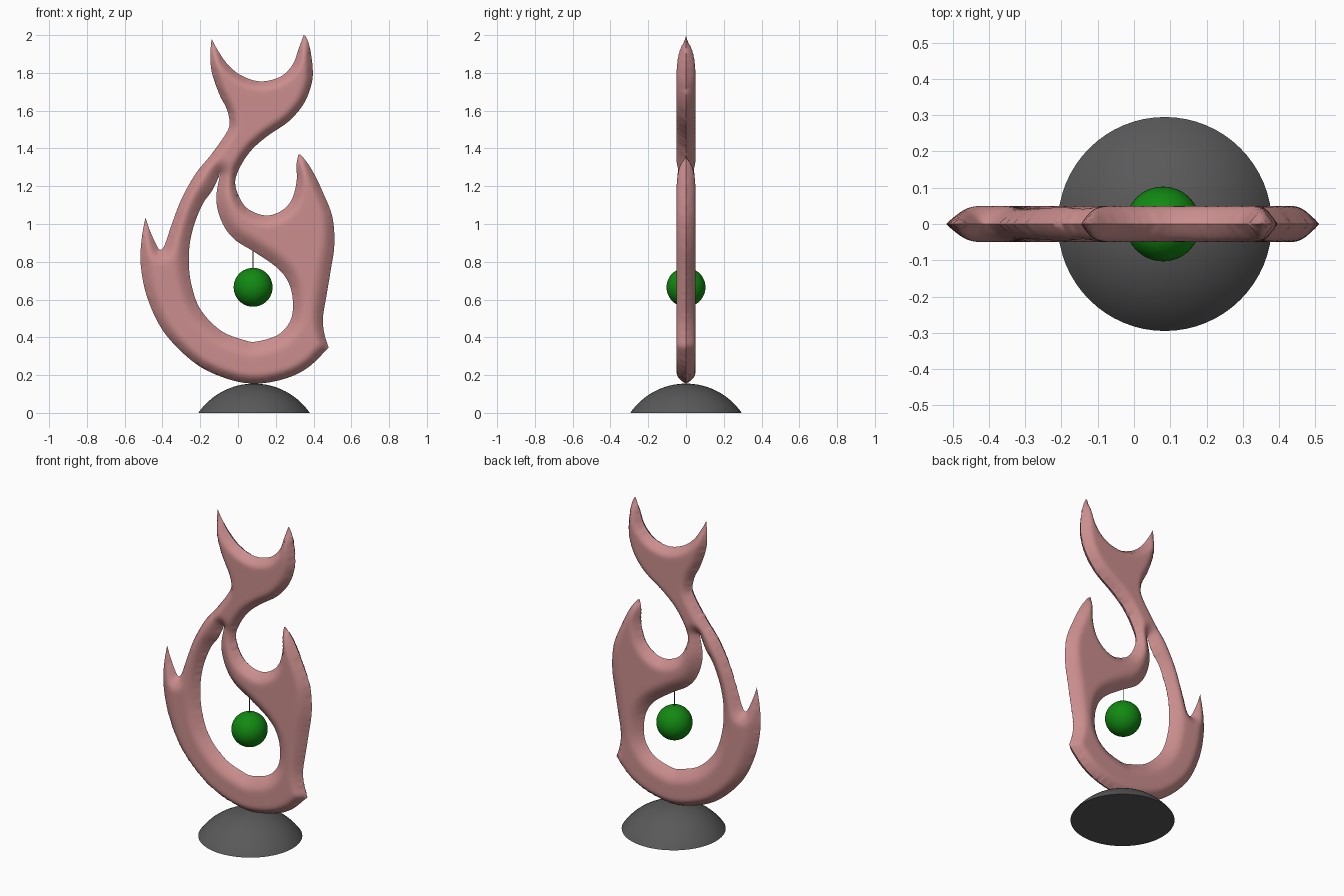
import bpy, bmesh, math
from mathutils import Vector, kdtree
from mathutils.geometry import delaunay_2d_cdt

if "Cube" in bpy.data.objects:
    bpy.data.objects.remove(bpy.data.objects["Cube"])


def material(name, rgb):
    m = bpy.data.materials.new(name)
    m.diffuse_color = (*rgb, 1)
    m.use_nodes = True
    m.node_tree.nodes["Principled BSDF"].inputs["Base Color"].default_value = m.diffuse_color
    return m


PINK = material("rose_pink", (0.60, 0.27, 0.27))
GREY = material("dark_grey", (0.10, 0.10, 0.10))
GREEN = material("green", (0.006, 0.25, 0.006))

# Outline runs between sharp corners, as (x, z)
left_belly = [(-.49, 1.035), (-.51, .92), (-.515, .785), (-.48, .61), (-.39, .425), (-.23, .265),
              (-.07, .185), (.085, .155), (.245, .18), (.37, .24), (.48, .345)]
right_back = [(.48, .345), (.457, .42), (.45, .505), (.47, .63), (.49, .75), (.51, .89), (.50, 1.035),
              (.455, 1.155), (.395, 1.28), (.34, 1.358), (.32, 1.368)]
right_sweep = [(.32, 1.368), (.31, 1.315), (.31, 1.225), (.285, 1.13), (.23, 1.07), (.15, 1.045),
               (.06, 1.075), (.01, 1.135), (-.015, 1.22), (.01, 1.30), (.07, 1.39), (.155, 1.465),
               (.27, 1.545), (.35, 1.64), (.39, 1.745), (.395, 1.83), (.38, 1.935), (.36, 1.99), (.348, 2.0)]
crescent = [(.348, 2.0), (.32, 1.925), (.29, 1.845), (.225, 1.78), (.12, 1.755), (.02, 1.785),
            (-.055, 1.845), (-.11, 1.925), (-.14, 1.98)]
left_sweep = [(-.14, 1.98), (-.145, 1.915), (-.14, 1.81), (-.10, 1.69), (-.06, 1.61), (-.045, 1.54),
              (-.06, 1.485), (-.14, 1.37), (-.225, 1.265), (-.30, 1.13), (-.35, 1.0), (-.39, .885),
              (-.415, .865), (-.44, .905), (-.47, .975), (-.49, 1.035)]
hole_run = [(-.095, 1.265), (-.135, 1.18), (-.19, 1.10), (-.24, .97), (-.26, .84), (-.25, .695),
            (-.2, .55), (-.09, .435), (.035, .385), (.1, .378), (.215, .415), (.28, .495), (.29, .6),
            (.265, .695), (.205, .77), (.09, .85), (-.02, .92), (-.085, 1.01), (-.115, 1.13), (-.095, 1.265)]


def spline(pts, n):
    """Catmull-Rom through pts, without the last point."""
    p = [Vector(q) for q in pts]
    p = [2 * p[0] - p[1]] + p + [2 * p[-1] - p[-2]]
    out = []
    for a, b, c, d in zip(p, p[1:], p[2:], p[3:]):
        for i in range(n):
            t = i / n
            out.append(.5 * (2 * b + (c - a) * t + (2 * a - 5 * b + 4 * c - d) * t * t
                             + (3 * b - a - 3 * c + d) * t ** 3))
    return out


def outline(runs, n):
    return [q for r in runs for q in spline(r, n)]


def tree(pts):
    kd = kdtree.KDTree(len(pts))
    for i, q in enumerate(pts):
        kd.insert((q.x, q.y, 0), i)
    kd.balance()
    return kd


outer_runs = [left_belly, right_back, right_sweep, crescent, left_sweep]
loops = [outline(outer_runs, 8), outline([hole_run], 8)]
kd_out, kd_hole = tree(outline(outer_runs, 40)), tree(outline([hole_run], 40))
segments = [(l[i - 1].x, l[i - 1].y, l[i].x, l[i].y) for l in loops for i in range(len(l))]


def inside(x, z):
    hit = False
    for x1, z1, x2, z2 in segments:
        if (z1 > z) != (z2 > z) and x < (x2 - x1) * (z - z1) / (z2 - z1) + x1:
            hit = not hit
    return hit


def distances(q):
    v = (q[0], q[1], 0)
    return kd_out.find(v)[2], kd_hole.find(v)[2]


# Flame body: triangulated outline, thickened by distance from the rim
pts, edges = [], []
for l in loops:
    s = len(pts)
    edges += [(s + i, s + (i + 1) % len(l)) for i in range(len(l))]
    pts += l
step = .0135
for r in range(int(1.86 / (step * .866))):
    z = .155 + r * step * .866
    for c in range(int(1.04 / step) + 1):
        x = -.52 + (c + .5 * (r % 2)) * step
        if min(distances((x, z))) > .005 and inside(x, z):
            pts.append(Vector((x, z)))
verts, _, tris, *_ = delaunay_2d_cdt(pts, edges, [], 0, 1e-6)
tris = [t for t in tris if inside(sum(verts[i].x for i in t) / 3, sum(verts[i].y for i in t) / 3)]

height, rim = [], []
for v in verts:
    d_out, d_hole = distances(v)
    w = .045 + .035 * math.exp(-((v.y - .75) / .3) ** 2)
    t = min(1, d_out / w, d_hole / .08)
    rim.append(min(d_out, d_hole) < 1e-4)
    height.append(0 if rim[-1] else .05 * (1.5 * t - .5 * t ** 3))

near = [set() for _ in verts]
for t in tris:
    for i in t:
        near[i].update(j for j in t if j != i)
for _ in range(3):
    height = [h if rim[i] or not near[i] else
              .5 * h + .5 * sum(height[j] for j in near[i]) / len(near[i])
              for i, h in enumerate(height)]

bm = bmesh.new()
front = [bm.verts.new((v.x, -h, v.y)) for v, h in zip(verts, height)]
back = [front[i] if rim[i] else bm.verts.new((v.x, height[i], v.y)) for i, v in enumerate(verts)]
for t in tris:
    bm.faces.new([front[i] for i in t])
    if not all(rim[i] for i in t):
        bm.faces.new([back[i] for i in reversed(t)])
bmesh.ops.delete(bm, geom=[v for v in bm.verts if not v.link_faces], context='VERTS')
bmesh.ops.recalc_face_normals(bm, faces=bm.faces)


def finish(obj, mat, angle=50):
    obj.data.materials.append(mat)
    bpy.ops.object.select_all(action='DESELECT')
    obj.select_set(True)
    bpy.context.view_layer.objects.active = obj
    bpy.ops.object.shade_smooth_by_angle(angle=math.radians(angle))


def add_mesh(name, bm, mat):
    me = bpy.data.meshes.new(name)
    bm.to_mesh(me)
    bm.free()
    obj = bpy.data.objects.new(name, me)
    bpy.context.collection.objects.link(obj)
    finish(obj, mat)


add_mesh("flame_body", bm, PINK)

# Domed base: spherical cap with a flat underside
R, top, n = .358, .155, 64
a_max = math.acos((R - top) / R)
bm = bmesh.new()
rings = []
for k in range(1, 17):
    a = a_max * k / 16
    rings.append([bm.verts.new((.085 + R * math.sin(a) * math.cos(2 * math.pi * i / n),
                                R * math.sin(a) * math.sin(2 * math.pi * i / n),
                                max(0, top - R + R * math.cos(a)))) for i in range(n)])
pole = bm.verts.new((.085, 0, top))
for i in range(n):
    j = (i + 1) % n
    bm.faces.new((pole, rings[0][i], rings[0][j]))
    for a, b in zip(rings, rings[1:]):
        bm.faces.new((a[i], b[i], b[j], a[j]))
bm.faces.new(rings[-1][::-1])
bmesh.ops.recalc_face_normals(bm, faces=bm.faces)
add_mesh("domed_base", bm, GREY)

# Hanging ball and its thread
bpy.ops.mesh.primitive_uv_sphere_add(segments=48, ring_count=24, radius=.103, location=(.08, 0, .665))
ball = bpy.context.object
ball.name = "hanging_ball"
finish(ball, GREEN)
bpy.ops.mesh.primitive_cylinder_add(vertices=8, radius=.002, depth=.12, location=(.08, 0, .82))
thread = bpy.context.object
thread.name = "thread"
finish(thread, GREY)
